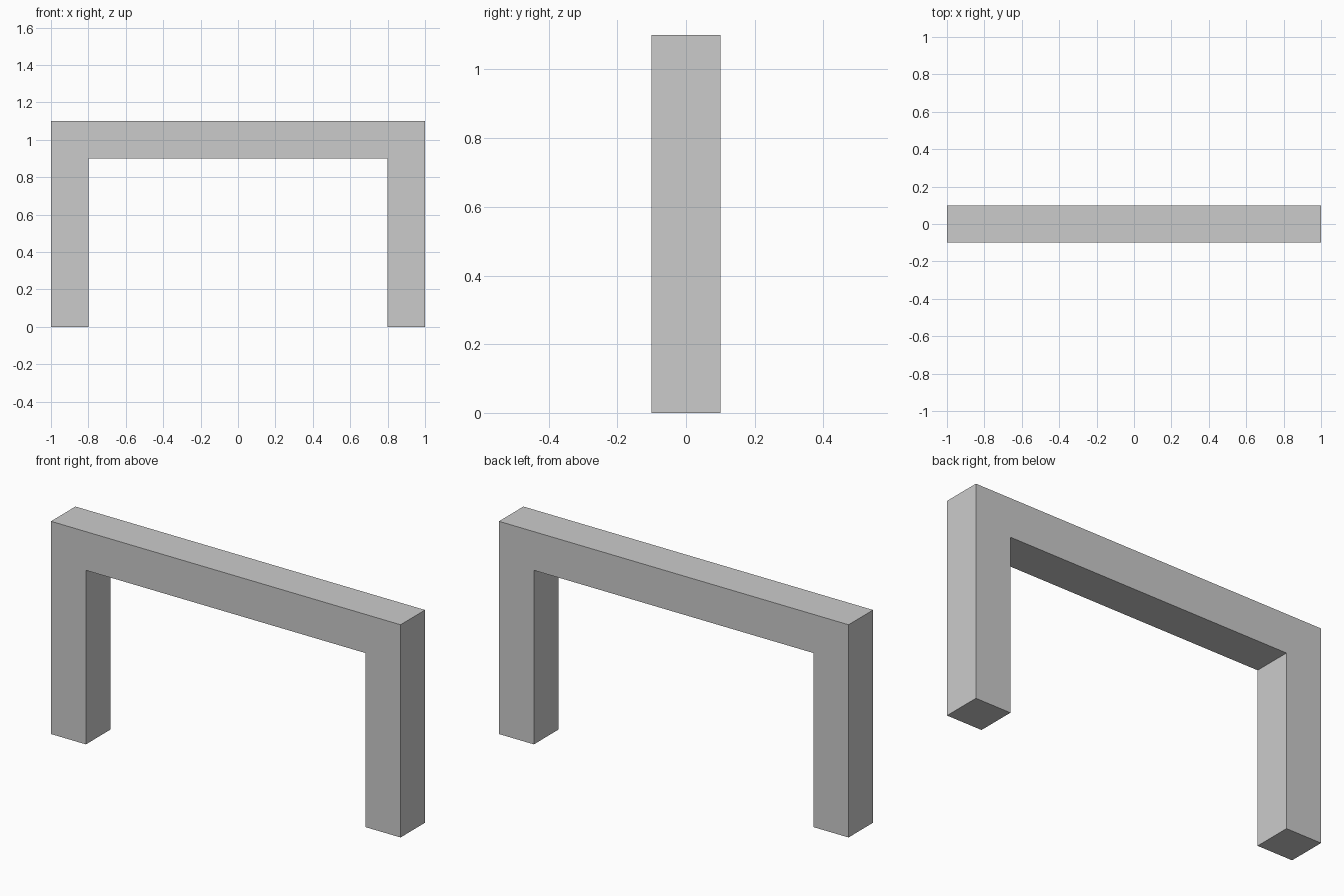
import bpy
import bmesh
from mathutils import Vector

if "Cube" in bpy.data.objects:
    bpy.data.objects.remove(bpy.data.objects["Cube"])

HALF_WIDTH, HEIGHT, BAR = 1.0, 1.1, 0.2

# Right half of the arch outline (x, z), mirrored to close the loop
half = [(HALF_WIDTH - BAR, HEIGHT - BAR), (HALF_WIDTH - BAR, 0),
        (HALF_WIDTH, 0), (HALF_WIDTH, HEIGHT)]
outline = half + [(-x, z) for x, z in reversed(half)]

# Square-section goal frame: extrude the outline front to back
bm = bmesh.new()
face = bm.faces.new([bm.verts.new((x, -BAR / 2, z)) for x, z in outline])
result = bmesh.ops.extrude_face_region(bm, geom=[face])
moved = [v for v in result["geom"] if isinstance(v, bmesh.types.BMVert)]
bmesh.ops.translate(bm, verts=moved, vec=Vector((0, BAR, 0)))
bmesh.ops.recalc_face_normals(bm, faces=bm.faces)

mesh = bpy.data.meshes.new("arch_frame")
bm.to_mesh(mesh)
bm.free()
bpy.context.collection.objects.link(bpy.data.objects.new("arch_frame", mesh))
